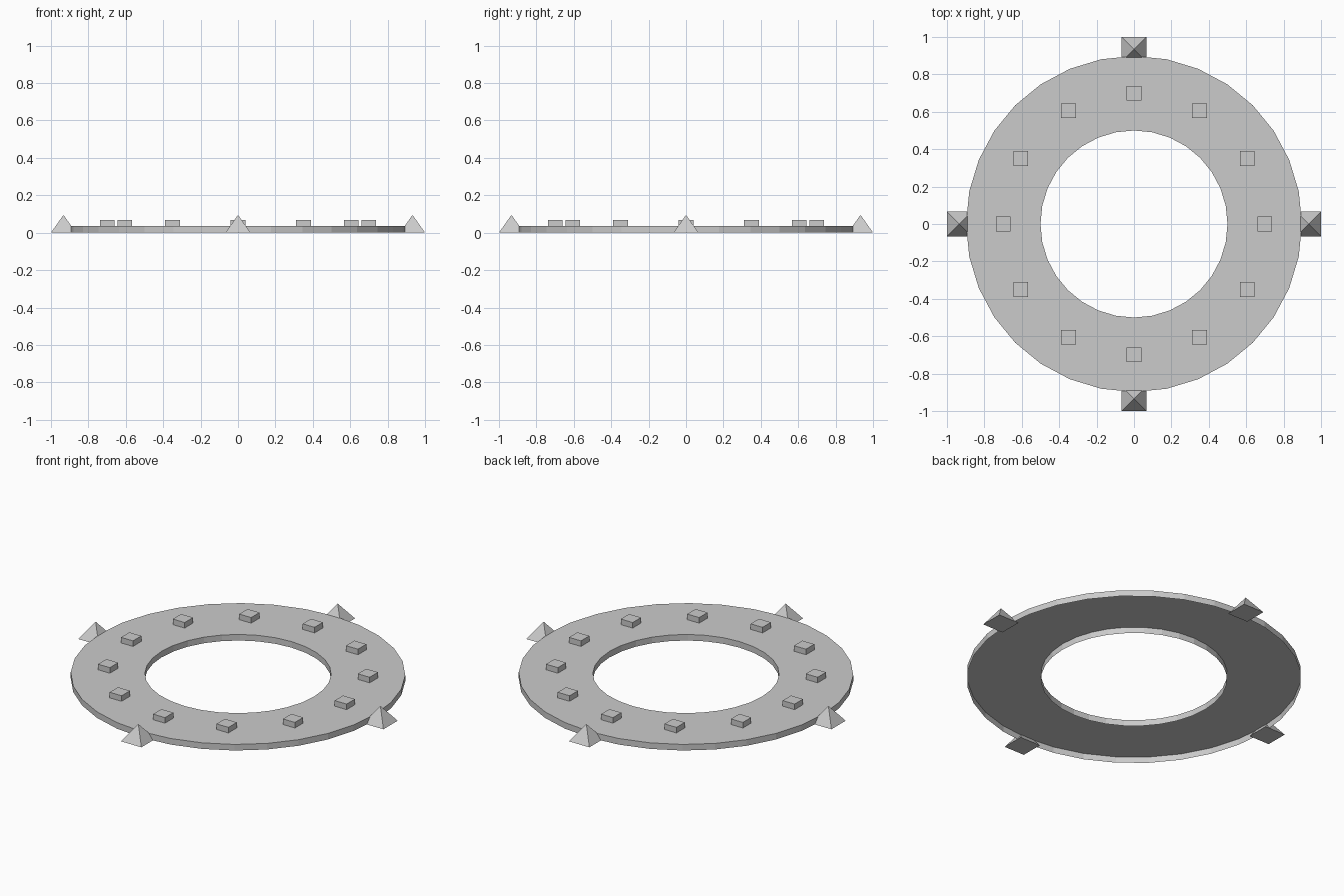
import bpy, bmesh
from math import sin, cos, pi

if "Cube" in bpy.data.objects:
    bpy.data.objects.remove(bpy.data.objects["Cube"])

R_OUT, R_IN, THICK = 0.898, 0.50, 0.036


def finish(name, bm):
    mesh = bpy.data.meshes.new(name)
    bm.to_mesh(mesh)
    bm.free()
    obj = bpy.data.objects.new(name, mesh)
    bpy.context.collection.objects.link(obj)
    return obj


# Ring shell, open underneath: outer wall, top and inner wall swept round 32 steps
def make_ring(steps=32):
    bm = bmesh.new()
    profile = [(R_OUT, 0), (R_OUT, THICK), (R_IN, THICK), (R_IN, 0)]
    loops = []
    for i in range(steps):
        a = 2 * pi * i / steps
        loops.append([bm.verts.new((r * cos(a), r * sin(a), z)) for r, z in profile])
    for i in range(steps):
        p, q = loops[i], loops[(i + 1) % steps]
        for j in range(3):
            bm.faces.new((p[j], q[j], q[j + 1], p[j + 1]))
    return finish("ring", bm)


# Block or pyramid on a square base
def make_stud(name, x, y, z0, z1, half, pointed):
    bm = bmesh.new()
    corners = [(-1, -1), (1, -1), (1, 1), (-1, 1)]
    base = [bm.verts.new((half * u, half * v, 0)) for u, v in corners]
    bm.faces.new(base[::-1])
    if pointed:
        top = [bm.verts.new((0, 0, z1 - z0))] * 4
    else:
        top = [bm.verts.new((half * u, half * v, z1 - z0)) for u, v in corners]
        bm.faces.new(top)
    for i in range(4):
        j = (i + 1) % 4
        side = [base[i], base[j], top[j]]
        bm.faces.new(side if pointed else side + [top[i]])
    finish(name, bm).location = (x, y, z0)


make_ring()

# Twelve hour blocks, all aligned to the axes
for i in range(12):
    a = 2 * pi * i / 12
    make_stud(f"hour_block_{i + 1}", 0.70 * cos(a), 0.70 * sin(a), THICK, 0.069, 0.039, False)

# Four pyramids on the rim
for i in range(4):
    a = pi / 2 * i
    make_stud(f"rim_pyramid_{i + 1}", 0.933 * cos(a), 0.933 * sin(a), 0, 0.095, 0.067, True)
